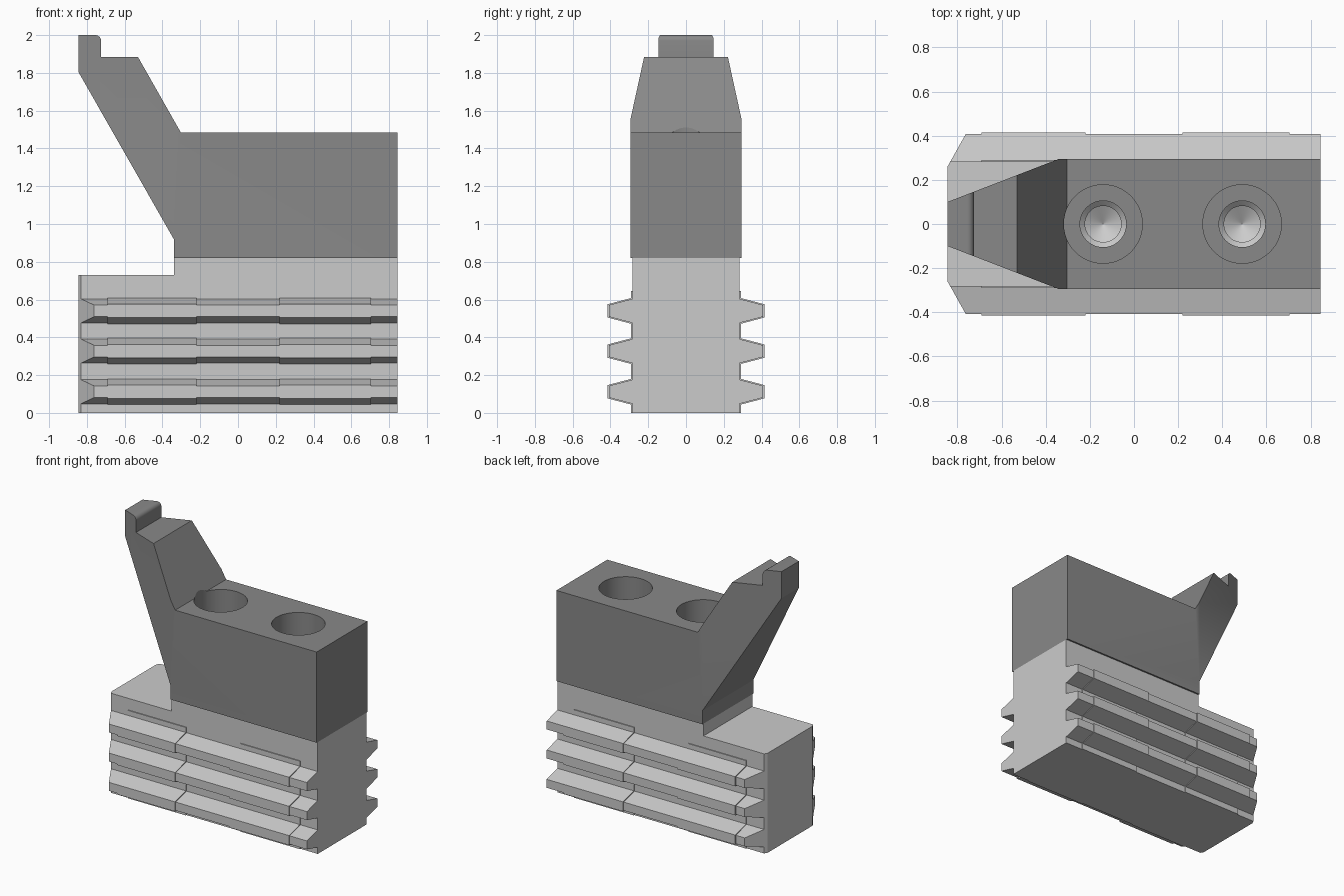
import bpy, bmesh, math
from mathutils import Vector

if "Cube" in bpy.data.objects:
    bpy.data.objects.remove(bpy.data.objects["Cube"])


def grey(name, v):
    m = bpy.data.materials.new(name)
    m.diffuse_color = (v, v, v, 1)
    m.use_nodes = True
    m.node_tree.nodes["Principled BSDF"].inputs["Base Color"].default_value = m.diffuse_color
    return m


def loft(rings):
    """Skin a list of equal-length point rings and cap both ends."""
    bm = bmesh.new()
    vs = [[bm.verts.new(p) for p in r] for r in rings]
    n = len(rings[0])
    for a, b in zip(vs, vs[1:]):
        for i in range(n):
            j = (i + 1) % n
            bm.faces.new((a[i], a[j], b[j], b[i]))
    bm.faces.new(vs[0][::-1])
    bm.faces.new(vs[-1])
    bmesh.ops.remove_doubles(bm, verts=bm.verts[:], dist=1e-5)
    bmesh.ops.recalc_face_normals(bm, faces=bm.faces[:])
    return bm


def slice_corners(bm, p, q):
    """Trim both -x corners with vertical planes through p and q (mirrored in y)."""
    for s in (1, -1):
        n = Vector((-abs(q[1] - p[1]), s * abs(q[0] - p[0]), 0)).normalized()
        r = bmesh.ops.bisect_plane(bm, geom=bm.verts[:] + bm.edges[:] + bm.faces[:], dist=1e-6,
                                   plane_co=(p[0], s * p[1], 0), plane_no=n, clear_outer=True)
        cut = [e for e in r["geom_cut"] if isinstance(e, bmesh.types.BMEdge)]
        bmesh.ops.holes_fill(bm, edges=cut, sides=0)
    bmesh.ops.recalc_face_normals(bm, faces=bm.faces[:])


def make_object(name, bm, mat=None):
    me = bpy.data.meshes.new(name)
    bm.to_mesh(me)
    bm.free()
    ob = bpy.data.objects.new(name, me)
    bpy.context.collection.objects.link(ob)
    if mat:
        me.materials.append(mat)
    return ob


def activate(ob):
    bpy.ops.object.select_all(action='DESELECT')
    ob.select_set(True)
    bpy.context.view_layer.objects.active = ob


def subtract(ob, cutter):
    activate(ob)
    m = ob.modifiers.new("cut", 'BOOLEAN')
    m.operation, m.solver, m.object = 'DIFFERENCE', 'EXACT', cutter
    bpy.ops.object.modifier_apply(modifier=m.name)


def turned(name, x, profile, seg=48):
    """Round cutter from (radius, z) pairs, standing at x."""
    rings = [[(x + r * math.cos(2 * math.pi * i / seg), r * math.sin(2 * math.pi * i / seg), z)
              for i in range(seg)] for r, z in profile]
    ob = make_object(name, loft(rings))
    ob.hide_render = True
    return ob


light, dark = grey("light_grey", 0.62), grey("dark_grey", 0.25)
END = 0.845


# Serrated base: toothed section, slightly fatter over two gripping pads
def section(x, o):
    half = [(0.283 + o, 0)]
    for c in (0.112, 0.327, 0.54):
        root, tip = 0.064 + o * 0.6, 0.031 + o * 0.6
        half += [(0.283 + o, c - root), (0.408 + o, c - tip),
                 (0.408 + o, c + tip), (0.283 + o, c + root)]
    half += [(0.283 + o, 0.645), (0.283, 0.645), (0.283, 0.82)]
    return [(x, y, z) for y, z in half] + [(x, -y, z) for y, z in reversed(half)]


PAD = 0.007
stations = [(-END, 0), (-0.69, 0), (-0.69, PAD), (-0.22, PAD), (-0.22, 0),
            (0.22, 0), (0.22, PAD), (0.705, PAD), (0.705, 0), (END, 0)]
bm = loft([section(x, o) for x, o in stations])
slice_corners(bm, (-END, 0.26), (-0.76, 0.412))
base = make_object("serrated_base", bm, light)

# Lower shelf at the nose of the base
bm = loft([[(x, y, z) for y, z in ((-1, 0.73), (1, 0.73), (1, 1.2), (-1, 1.2))]
           for x in (-1.2, -0.34)])
shelf = make_object("shelf_cutter", bm)
shelf.hide_render = True
subtract(base, shelf)

# Upper block with slanted arm and rounded tip
R = 0.03
tip = [(-0.725 - R + R * math.cos(a), 2 - R + R * math.sin(a))
       for a in [math.pi / 2 * i / 6 for i in range(7)]]
profile = [(-0.34, 0.82), (END, 0.82), (END, 1.485), (-0.303, 1.485), (-0.53, 1.885),
           (-0.725, 1.885)] + tip + [(-END, 2), (-END, 1.805), (-0.34, 0.92)]
bm = loft([[(x, y, z) for x, z in profile] for y in (-0.295, 0.295)])
slice_corners(bm, (-0.34, 0.295), (-END, 0.10))
block = make_object("jaw_block", bm, dark)

# Counterbored screw holes through the block, drilled blind into the base
cutters = [shelf]
for x in (-0.14, 0.49):
    bore = turned("bore_cutter", x, [(0.178, 1.7), (0.178, 1.05), (0.105, 1.05), (0.105, 0.7)])
    drill = turned("drill_cutter", x, [(0.105, 0.95), (0.105, 0.82), (0.082, 0.797),
                                       (0.082, 0.28), (0.0005, 0.23)])
    subtract(block, bore)
    subtract(base, drill)
    cutters += [bore, drill]
for c in cutters:
    bpy.data.objects.remove(c)

for ob in (base, block):
    activate(ob)
    bpy.ops.object.shade_smooth_by_angle(angle=math.radians(25))
